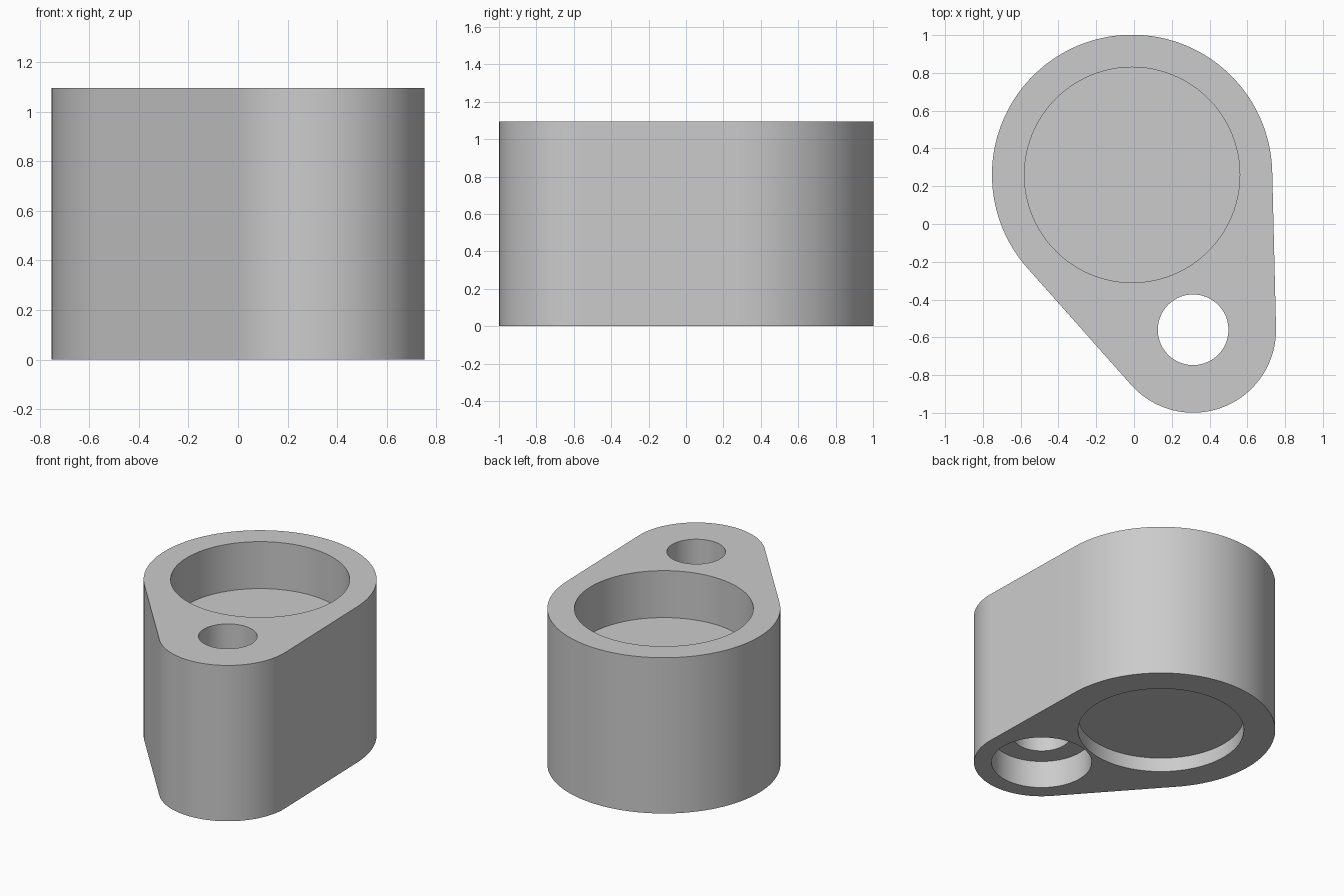
import bpy, bmesh
from math import atan2, acos, cos, sin, hypot, pi, radians

cube = bpy.data.objects.get("Cube")
if cube:
    bpy.data.objects.remove(cube, do_unlink=True)

HEIGHT = 1.095
BIG = (-0.01, 0.26)      # large barrel axis
SMALL = (0.313, -0.56)   # small lug axis
R_BIG, R_SMALL = 0.742, 0.439

grey = bpy.data.materials.new("plain grey")
grey.use_nodes = True
colour = (0.6, 0.6, 0.6, 1)
grey.diffuse_color = colour
grey.node_tree.nodes["Principled BSDF"].inputs["Base Color"].default_value = colour


def arc(centre, radius, start, end, steps):
    angles = [start + (end - start) * i / steps for i in range(steps + 1)]
    return [(centre[0] + radius * cos(a), centre[1] + radius * sin(a)) for a in angles]


def prism(name, outline, z0, z1):
    """Extrude a closed outline between two heights."""
    bm = bmesh.new()
    face = bm.faces.new([bm.verts.new((x, y, z0)) for x, y in outline])
    top = bmesh.ops.extrude_face_region(bm, geom=[face])["geom"]
    verts = [v for v in top if isinstance(v, bmesh.types.BMVert)]
    bmesh.ops.translate(bm, verts=verts, vec=(0, 0, z1 - z0))
    bmesh.ops.recalc_face_normals(bm, faces=bm.faces)
    mesh = bpy.data.meshes.new(name)
    bm.to_mesh(mesh)
    bm.free()
    mesh.materials.append(grey)
    obj = bpy.data.objects.new(name, mesh)
    bpy.context.collection.objects.link(obj)
    return obj


# Body: two circles joined by their outer tangents
dx, dy = SMALL[0] - BIG[0], SMALL[1] - BIG[1]
axis = atan2(dy, dx)
spread = acos((R_BIG - R_SMALL) / hypot(dx, dy))
outline = (arc(BIG, R_BIG, axis + spread, axis - spread + 2 * pi, 96)
           + arc(SMALL, R_SMALL, axis - spread, axis + spread, 64))
body = prism("clamp_body", outline, 0, HEIGHT)

# Bores: top pocket, bottom recess, through hole and its counterbore
bores = [
    ("top_pocket", BIG, 0.57, HEIGHT - 0.33, HEIGHT + 0.1),
    ("bottom_recess", BIG, 0.538, -0.1, 0.1),
    ("through_hole", SMALL, 0.187, -0.1, HEIGHT + 0.1),
    ("counterbore", SMALL, 0.325, -0.1, 0.195),
]
bpy.context.view_layer.objects.active = body
for name, centre, radius, z0, z1 in bores:
    cutter = prism(name + "_cutter", arc(centre, radius, 0, 2 * pi, 96)[:-1], z0, z1)
    cutter.hide_render = True
    mod = body.modifiers.new(name, "BOOLEAN")
    mod.operation = "DIFFERENCE"
    mod.solver = "EXACT"
    mod.object = cutter
    bpy.ops.object.modifier_apply(modifier=name)
    bpy.data.objects.remove(cutter, do_unlink=True)

# Smooth walls with crisp rims
bpy.ops.object.select_all(action="DESELECT")
body.select_set(True)
bpy.ops.object.shade_smooth_by_angle(angle=radians(30))
